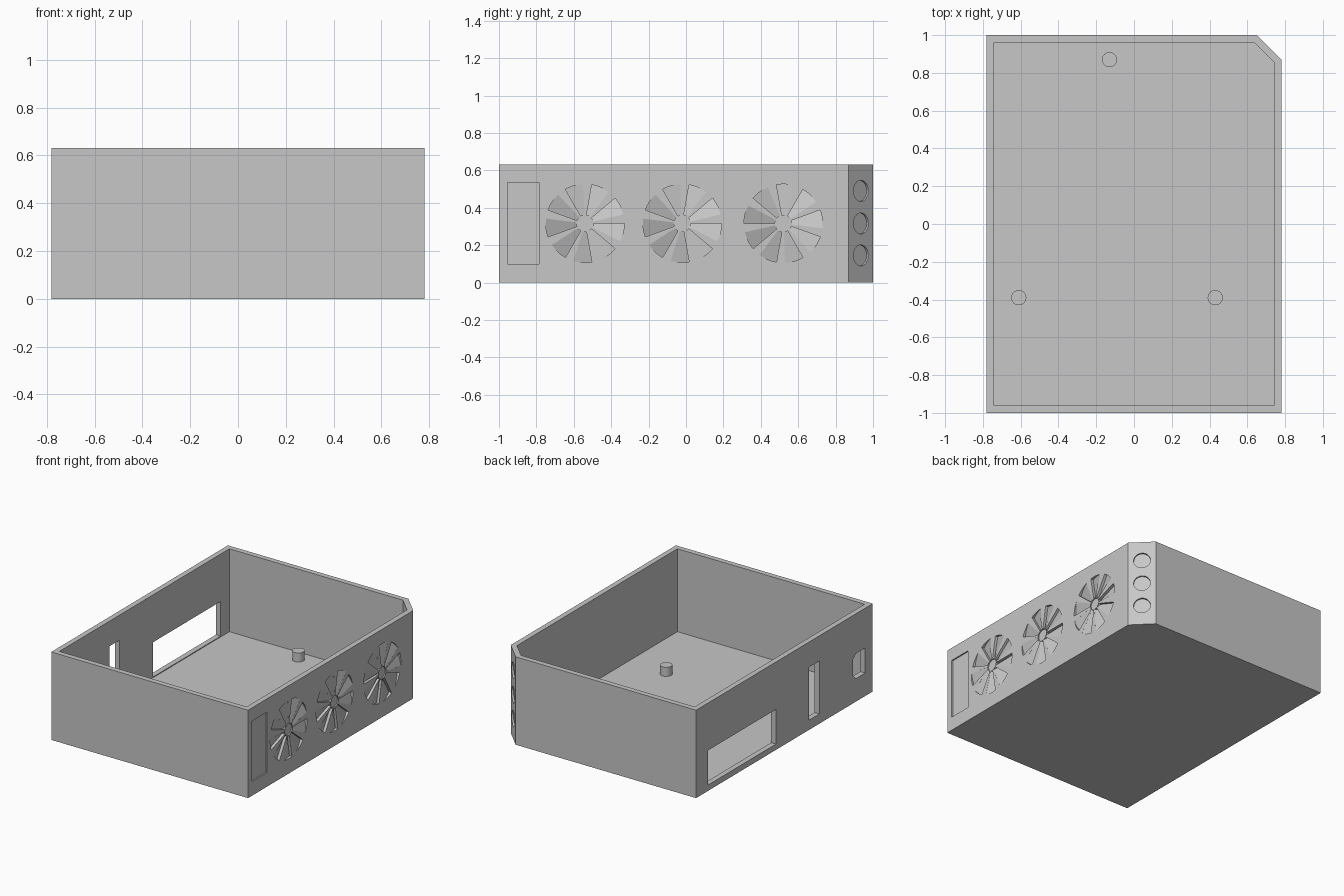
import bpy, bmesh, math
from mathutils import Vector

if "Cube" in bpy.data.objects:
    bpy.data.objects.remove(bpy.data.objects["Cube"])

X, Y, H = 0.78, 1.0, 0.63      # half width, half length, height
WALL, FLOOR, CH = 0.038, 0.036, 0.13

grey = bpy.data.materials.new("plain grey")
grey.diffuse_color = (0.57, 0.57, 0.57, 1)
grey.use_nodes = True
grey.node_tree.nodes["Principled BSDF"].inputs["Base Color"].default_value = grey.diffuse_color


def loft(name, bottom, top):
    """Closed solid between two rings of points."""
    bm = bmesh.new()
    a = [bm.verts.new(p) for p in bottom]
    b = [bm.verts.new(p) for p in top]
    n = len(a)
    bm.faces.new(a)
    bm.faces.new(b)
    for i in range(n):
        j = (i + 1) % n
        bm.faces.new((a[i], a[j], b[j], b[i]))
    bmesh.ops.recalc_face_normals(bm, faces=bm.faces)
    me = bpy.data.meshes.new(name)
    bm.to_mesh(me)
    bm.free()
    ob = bpy.data.objects.new(name, me)
    bpy.context.collection.objects.link(ob)
    me.materials.append(grey)
    return ob


def plan_prism(name, inset, z0, z1):
    """Rectangle with one clipped corner, extruded upward."""
    x, y = X - inset, Y - inset
    c = CH - inset * (2 - math.sqrt(2))
    plan = [(-x, -y), (x, -y), (x, y - c), (x - c, y), (-x, y)]
    return loft(name, [(u, v, z0) for u, v in plan], [(u, v, z1) for u, v in plan])


def side_prism(name, outline, x0, x1):
    """Outline in y, z extruded along x."""
    return loft(name, [(x0, y, z) for y, z in outline], [(x1, y, z) for y, z in outline])


def rect(y0, y1, z0, z1):
    return [(y0, z0), (y1, z0), (y1, z1), (y0, z1)]


def circle(cy, cz, r, n=32):
    return [(cy + r * math.cos(math.tau * i / n), cz + r * math.sin(math.tau * i / n))
            for i in range(n)]


case = plan_prism("case", 0, 0, H)
cutters = [plan_prism("cavity", WALL, FLOOR, H + 0.1)]

# Openings in the left wall: wide port, slot, power socket
socket = [(-0.915, 0.165), (-0.81, 0.165), (-0.774, 0.20), (-0.774, 0.31),
          (-0.81, 0.345), (-0.915, 0.345)]
for name, outline in (("wide_port", rect(0.096, 0.864, 0.042, 0.29)),
                      ("slot", rect(-0.395, -0.28, 0.07, 0.45)),
                      ("socket", socket)):
    cutters.append(side_prism(name, outline, -X - 0.1, -X + 0.1))

# Shallow panel on the right wall
cutters.append(side_prism("panel", rect(-0.955, -0.785, 0.10, 0.535), X - 0.01, X + 0.05))

# Engraved fans: ramped blades around a round hub
FAN_Z, DEPTH, SPAN, STEPS = 0.316, 0.02, math.radians(27), 4
for cy, turn in ((-0.54, 0), (-0.02, 0), (0.52, math.pi)):
    for k in range(9):
        ring = []
        for r, order in ((0.046, range(STEPS + 1)), (0.21, range(STEPS, -1, -1))):
            for s in order:
                a = turn + math.tau * k / 9 - SPAN * s / STEPS
                d = 0.0004 + DEPTH * (1 - s / STEPS)
                ring.append((cy + r * math.cos(a), FAN_Z + r * math.sin(a), d))
        cutters.append(loft("blade", [(X - d, y, z) for y, z, d in ring],
                            [(X + 0.03, y, z) for y, z, d in ring]))
    cutters.append(side_prism("hub", circle(cy, FAN_Z, 0.042), X - 0.008, X + 0.03))

# Round recesses in the clipped corner
normal = Vector((1, 1, 0)).normalized()
along = Vector((-1, 1, 0)).normalized()
for z in (0.145, 0.316, 0.49):
    mid = Vector((X - CH / 2, Y - CH / 2, z))
    rim = [mid + along * u + Vector((0, 0, v)) for u, v in circle(0, 0, 0.056)]
    cutters.append(loft("recess", [p - normal * 0.012 for p in rim],
                        [p + normal * 0.04 for p in rim]))

# Cut everything out of the case
for c in cutters:
    m = case.modifiers.new(c.name, 'BOOLEAN')
    m.operation, m.solver, m.object = 'DIFFERENCE', 'EXACT', c
bpy.context.view_layer.update()
done = bpy.data.meshes.new_from_object(
    case.evaluated_get(bpy.context.evaluated_depsgraph_get()))
case.modifiers.clear()
case.data = done
for c in cutters:
    bpy.data.objects.remove(c)

# Standing pegs on the floor
for i, (px, py) in enumerate(((-0.13, 0.87), (-0.61, -0.39), (0.43, -0.39))):
    base = circle(px, py, 0.04)
    peg = loft(f"peg_{i + 1}", [(x, y, FLOOR - 0.01) for x, y in base],
               [(x, y, FLOOR + 0.065) for x, y in base])
    bpy.context.view_layer.objects.active = peg
    peg.select_set(True)
    bpy.ops.object.shade_smooth_by_angle(angle=math.radians(30))
    peg.select_set(False)
